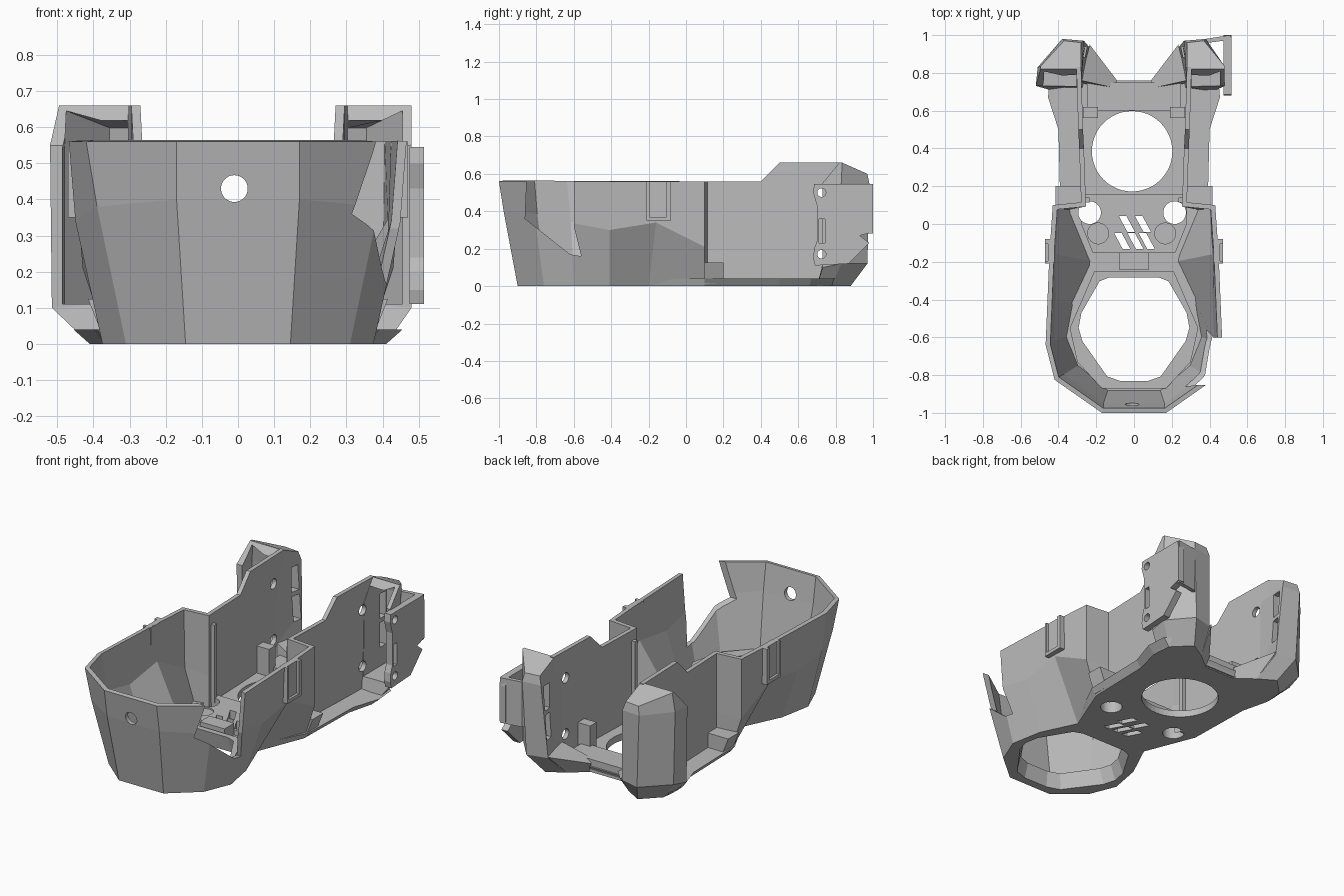
import bpy, bmesh, math
from mathutils import Matrix

if "Cube" in bpy.data.objects:
    bpy.data.objects.remove(bpy.data.objects["Cube"])

grey = bpy.data.materials.new("shell_grey")
grey.use_nodes = True
grey.diffuse_color = (0.5, 0.5, 0.5, 1)
grey.node_tree.nodes["Principled BSDF"].inputs["Base Color"].default_value = (0.5, 0.5, 0.5, 1)


def finish(name, bm, recalc=True):
    if recalc:
        bmesh.ops.recalc_face_normals(bm, faces=bm.faces)
    me = bpy.data.meshes.new(name)
    bm.to_mesh(me)
    bm.free()
    me.materials.append(grey)
    ob = bpy.data.objects.new(name, me)
    bpy.context.scene.collection.objects.link(ob)
    return ob


def loft(name, rings, closed=True):
    """Skin stacked rings of 3D points; closed rings get end caps."""
    bm = bmesh.new()
    rows = [[bm.verts.new(p) for p in r] for r in rings]
    n = len(rows[0])
    for lo, hi in zip(rows, rows[1:]):
        for i in range(n if closed else n - 1):
            j = (i + 1) % n
            bm.faces.new((lo[i], lo[j], hi[j], hi[i]))
    if closed:
        bm.faces.new(rows[0][::-1])
        bm.faces.new(rows[-1])
    return finish(name, bm, closed)


def at(pts, z):
    return [(x, y, z) for x, y in pts]


def prism(name, pts, z0, z1):
    return loft(name, [at(pts, z0), at(pts, z1)])


def side_prism(name, yz, x0, x1):
    return loft(name, [[(x, y, z) for y, z in yz] for x in (x0, x1)])


def box(name, x0, x1, y0, y1, z0, z1):
    return prism(name, [(x0, y0), (x1, y0), (x1, y1), (x0, y1)], z0, z1)


def rod(name, centre, r, depth, axis="Z"):
    bm = bmesh.new()
    rot = {"Z": Matrix(), "X": Matrix.Rotation(math.pi / 2, 4, "Y"),
           "Y": Matrix.Rotation(math.pi / 2, 4, "X")}[axis]
    bmesh.ops.create_cone(bm, cap_ends=True, segments=48, radius1=r, radius2=r,
                          depth=depth, matrix=Matrix.Translation(centre) @ rot)
    return finish(name, bm)


def mirrored(half):
    return half + [(-x, y) for x, y in half[::-1]]


def apply_mod(ob, kind, **settings):
    m = ob.modifiers.new(kind.title(), kind)
    for k, v in settings.items():
        setattr(m, k, v)
    bpy.context.view_layer.objects.active = ob
    bpy.ops.object.modifier_apply(modifier=m.name)


def cut(targets, cutters):
    for ob in targets:
        for c in cutters:
            apply_mod(ob, "BOOLEAN", operation="DIFFERENCE", object=c, solver="EXACT")
    for c in cutters:
        bpy.data.objects.remove(c)


# Side wall: one folded sheet from the front to the rear corners (bottom, middle, top)
wall = [
    [(.145, -.9, 0), (.17, -.975, .40), (.17, -1, .56)],
    [(.31, -.76, 0), (.39, -.81, .38), (.42, -.825, .56)],
    [(.375, -.6, 0), (.45, -.62, .34), (.468, -.64, .56)],
    [(.34, -.41, 0), (.44, -.41, .3), (.458, -.40, .56)],
    [(.24, -.2, 0), (.44, -.16, .34), (.448, -.16, .56)],
    [(.36, .1, 0), (.43, .1, .21), (.43, .1, .56)],
    [(.28, .115, 0), (.28, .115, .21), (.28, .115, .56)],
    [(.29, .4, 0), (.29, .4, .3), (.29, .4, .56)],
    [(.295, .5, 0), (.295, .5, .3), (.295, .5, .66)],
    [(.305, .83, 0), (.305, .83, .3), (.305, .83, .66)],
]
cols = [[(-x, y, z) for x, y, z in c] for c in wall[::-1]] + wall
shell = loft("side_wall", list(zip(*cols)), closed=False)
apply_mod(shell, "SOLIDIFY", thickness=.025, offset=-1, use_even_offset=True)
notch = side_prism("notch", [(-.85, .6), (-.86, .36), (-.62, .17), (-.56, .16),
                             (-.6, .32), (-.6, .6)], .25, .6)
cut([shell], [notch, rod("front_hole", (-.01, -.97, .43), .037, .3, "Y")]
    + [rod("bolt_hole", (0, .725, z), .03, .7, "X") for z in (.5, .17)])

# Floor plate with a flared rear ledge
base = [(.145, -.9), (.31, -.76), (.375, -.6), (.34, -.41), (.24, -.2), (.36, .1), (.37, .5),
        (.41, .66), (.40, .78), (.30, .87), (.20, .82), (.10, .74)]
ledge = [(x, y) if y < .05 else (x + .03, y) if y < .6 else (x + .045, y + .01) if x > .35
         else (x, y + .02) for x, y in base]
floor = loft("floor", [at(mirrored(base), 0), at(mirrored(ledge), .04)])

# Raised parts of the floor
rim = prism("front_opening_rim", mirrored([(.17, -.87), (.30, -.73), (.34, -.55), (.21, -.25)]), .005, .09)
deck = prism("centre_deck", mirrored([(.22, -.15), (.28, .0), (.28, .16)]), .005, .07)
bar = box("rear_bar", -.25, .25, .60, .75, .005, .08)
box("deck_clip", -.08, .08, -.24, -.15, .02, .11)

# Openings through the floor
hole = mirrored([(.07, -.83), (.14, -.805), (.27, -.62), (.29, -.55), (.275, -.47), (.18, -.305), (.13, -.285)])
flare = [(x * 1.13, (y + .555) * 1.08 - .555) for x, y in hole]
cut([floor, rim], [loft("front_opening", [at(flare, -.01), at(hole, .1)])])
cut([floor, bar], [rod("rear_opening", (-.01, .385, 0), .213, .4)])
vents = []
for y, xs in ((0, (-.045, .04)), (-.09, (-.07, .0, .06))):
    for x in xs:
        vents.append(prism("vent", [(x - .035, y + .042), (x + .005, y + .042),
                                    (x + .05, y - .042), (x + .01, y - .042)], -.1, .2))
cut([floor, deck], vents + [rod("port", (x, .06, 0), .06, .4) for x in (-.235, .215)])
cut([deck], [rod("blind_port", (x, -.05, .08), .055, .04) for x in (-.19, .165)])

for s, side in ((1, "left"), (-1, "right")):
    def X(*v):
        return sorted(s * a for a in v)

    # Hollow rear corner, open towards the front
    limit = .48 if s > 0 else .52

    def ring(pts, cap=limit):
        return [(s * min(x, cap), y, z) for x, y, z in pts]
    corner = loft(side + "_rear_corner", [
        ring([(.27, .72, 0), (.2, .82, 0), (.3, .88, 0), (.4, .78, 0), (.41, .7, 0)]),
        ring([(.28, .73, .12), (.24, .94, .12), (.36, .97, .12), (.5, .83, .12), (.515, .73, .1)]),
        ring([(.28, .74, .54), (.265, .97, .55), (.38, .98, .55), (.51, .83, .55), (.52, .73, .55)]),
        ring([(.28, .82, .66), (.28, .96, .60), (.37, .97, .60), (.495, .835, .66), (.495, .82, .66)])])
    inner = [(.305, .6), (.305, .945), (.355, .95), (.48, .815), (.495, .6)]
    hollow = loft("hollow", [
        ring([(x, y, .11) for x, y in inner], limit - .025),
        ring([(x, y, .54) for x, y in inner], limit - .025),
        ring([(min(x, .475), min(y, .935), .645 if y < .85 else .598) for x, y in inner],
             limit - .025)])
    cut([corner], [hollow]
        + [box("slot", *X(.2, .34), .885, .94, z, z + .145) for z in (.22, .39)]
        + [rod("bolt_hole", (s * .27, .725, z), .03, .15, "X") for z in (.5, .17)])

    # Low sloped gusset joining the corner to the floor
    loft(side + "_gusset", [
        [(s * x, y, z) for x, y, z in r] for r in (
            [(.1, .72, .0), (.1, .74, 0), (.2, .82, 0), (.28, .74, 0)],
            [(.1, .72, .07), (.09, .76, .06), (.235, .95, .13), (.28, .76, .14)])])

    # Recessed clip housing on the outer wall
    housing = box(side + "_clip_housing", *X(.42, .47), -.21, -.08, .35, .56)
    cut([housing], [box("recess", *X(.455, .6), -.195, -.105, .37, .6)])

    # Step behind the front tub, guide rib and inner catch
    loft(side + "_step", [[(s * x, y, z) for x, y in ((.28, .1), (w, .1), (w, .2), (.28, .2))]
                          for w, z in ((.37, .01), (.415, .125))])
    box(side + "_guide_rib", *X(.235, .28), .115, .14, .04, .5)
    box(side + "_catch", *X(.19, .27), .56, .62, .03, .2)

# Scalloped mounting plate on the left rear corner
plate = side_prism("mounting_plate", [
    (.685, .545), (.99, .545), (1, .5), (1, .29), (.93, .27), (.98, .23), (.87, .12),
    (.69, .11), (.68, .15), (.685, .2), (.70, .24), (.70, .43), (.68, .5)], .475, .515)
cut([plate], [rod("pin_hole", (.5, .725, z), .023, .2, "X") for z in (.5, .17)]
    + [box("plate_slot", .4, .6, .712, .742, .23, .36)])
prism("plate_back", [(.36, .955), (.51, .975), (.51, 1), (.38, .98)], .28, .545)
